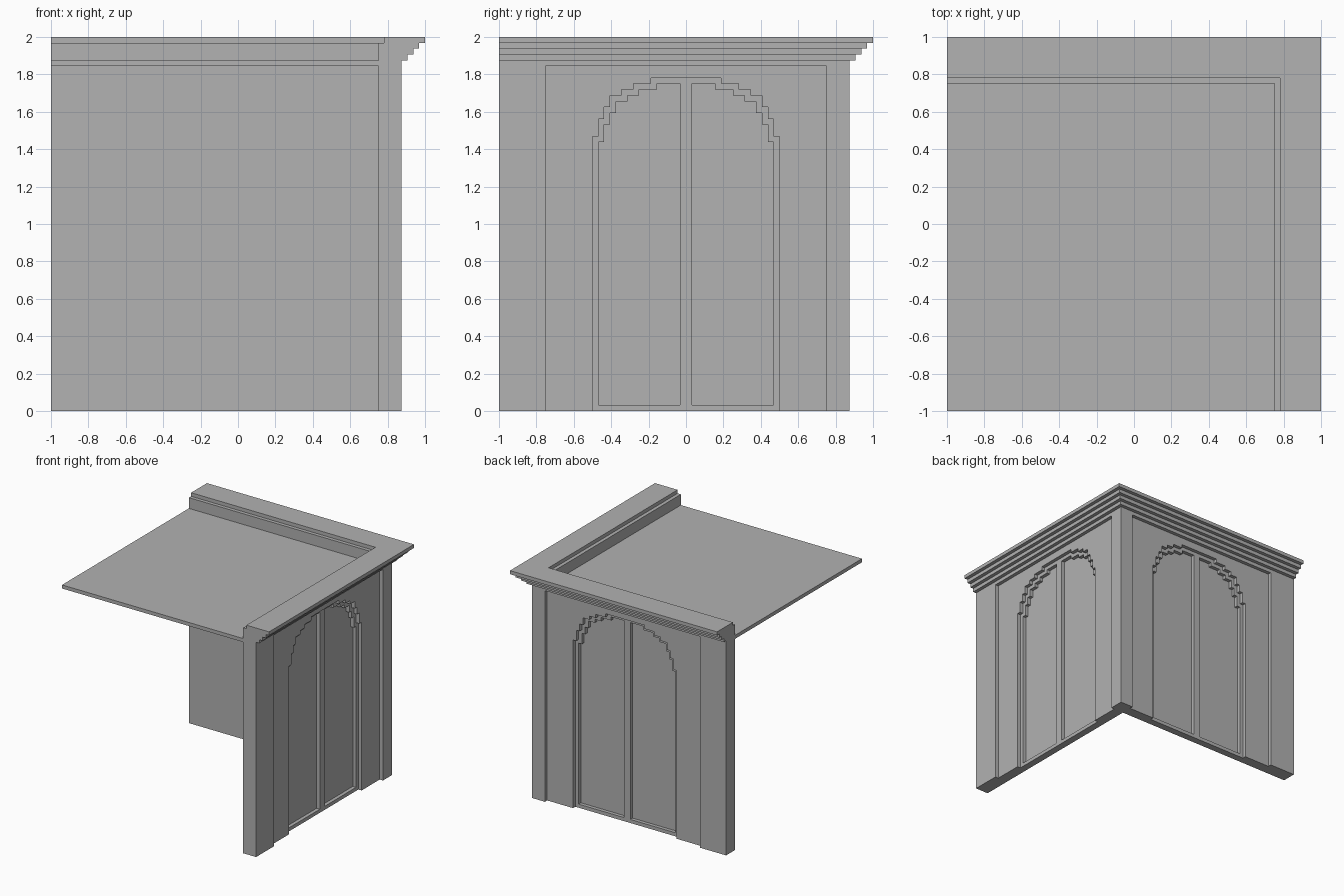
import bpy
import bmesh

U = 1 / 32  # one module of the stepped design

cube = bpy.data.objects.get("Cube")
if cube:
    bpy.data.objects.remove(cube, do_unlink=True)

stone = bpy.data.materials.new("plain_grey")
stone.use_nodes = True
grey = (0.445, 0.445, 0.445, 1)
stone.diffuse_color = grey
stone.node_tree.nodes["Principled BSDF"].inputs["Base Color"].default_value = grey


def loft(name, rings):
    """Join matching outlines into a closed solid, sizes in modules."""
    bm = bmesh.new()
    loops = [[bm.verts.new([c * U for c in p]) for p in ring] for ring in rings]
    n = len(loops[0])
    for a, b in zip(loops, loops[1:]):
        for i in range(n):
            j = (i + 1) % n
            bm.faces.new((a[i], a[j], b[j], b[i]))
    bm.faces.new(loops[0])
    bm.faces.new(loops[-1])
    bmesh.ops.recalc_face_normals(bm, faces=bm.faces)
    mesh = bpy.data.meshes.new(name)
    bm.to_mesh(mesh)
    bm.free()
    mesh.materials.append(stone)
    obj = bpy.data.objects.new(name, mesh)
    bpy.context.collection.objects.link(obj)
    return obj


def rectangle(a, b, low, high):
    return [(a, low), (b, low), (b, high), (a, high)]


def half_arch(steps, inner, low):
    """Outline from the inner edge out to the jamb and up the stepped crown."""
    pts = [(inner, low), (steps[0][0], low)]
    for i, (w, top) in enumerate(steps):
        pts.append((w, top))
        pts.append((steps[i + 1][0] if i + 1 < len(steps) else inner, top))
    return pts


def mirrored(pts):
    return [(-t, z) for t, z in pts]


# Two mitred walls with stepped cornice and parapet
section = [(24, 0), (28, 0), (28, 60)]
for k in range(4):
    section += [(29 + k, 60 + k), (29 + k, 61 + k)]
section += [(25, 64), (25, 63), (24, 63)]
walls = loft("corner_walls", [
    [(d, -32, z) for d, z in section],
    [(d, d, z) for d, z in section],
    [(-32, d, z) for d, z in section],
])

# Recess outlines: panel, stepped arch, and the two panes
arch = [(16, 47), (15, 50), (14, 52), (13, 54), (11, 55), (9, 56), (6, 57)]
pane_steps = [(w - 1, top - 1) for w, top in arch]
right_half = half_arch(arch, 0, -4)
whole_arch = right_half[1:-1] + mirrored(right_half[1:-1])[::-1]
pane = half_arch(pane_steps, 1, 1)
recesses = [
    ("panel", rectangle(-24, 24, -4, 59), 27),
    ("arch", whole_arch, 26),
    ("left_pane", pane, 25),
    ("right_pane", mirrored(pane), 25),
]

# Cut the recesses into both walls
cutters = []
for side in ("side", "back"):
    for label, outline, depth in recesses:
        rings = [[(d, t, z) if side == "side" else (t, d, z) for t, z in outline]
                 for d in (depth, 28.5)]
        cutter = loft(f"{side}_{label}_cutter", rings)
        cutter.hide_render = True
        cutters.append(cutter)
        mod = walls.modifiers.new(cutter.name, "BOOLEAN")
        mod.operation = "DIFFERENCE"
        mod.solver = "EXACT"
        mod.object = cutter

# Bake the cuts and discard the cutters
bpy.context.view_layer.update()
evaluated = walls.evaluated_get(bpy.context.evaluated_depsgraph_get())
finished = bpy.data.meshes.new_from_object(evaluated)
walls.modifiers.clear()
walls.data = finished
for cutter in cutters:
    bpy.data.objects.remove(cutter, do_unlink=True)

# Flat roof slab
loft("roof_slab", [[(x, y, z) for x, y in rectangle(-32, 24, -32, 24)]
                   for z in (59, 60)])
